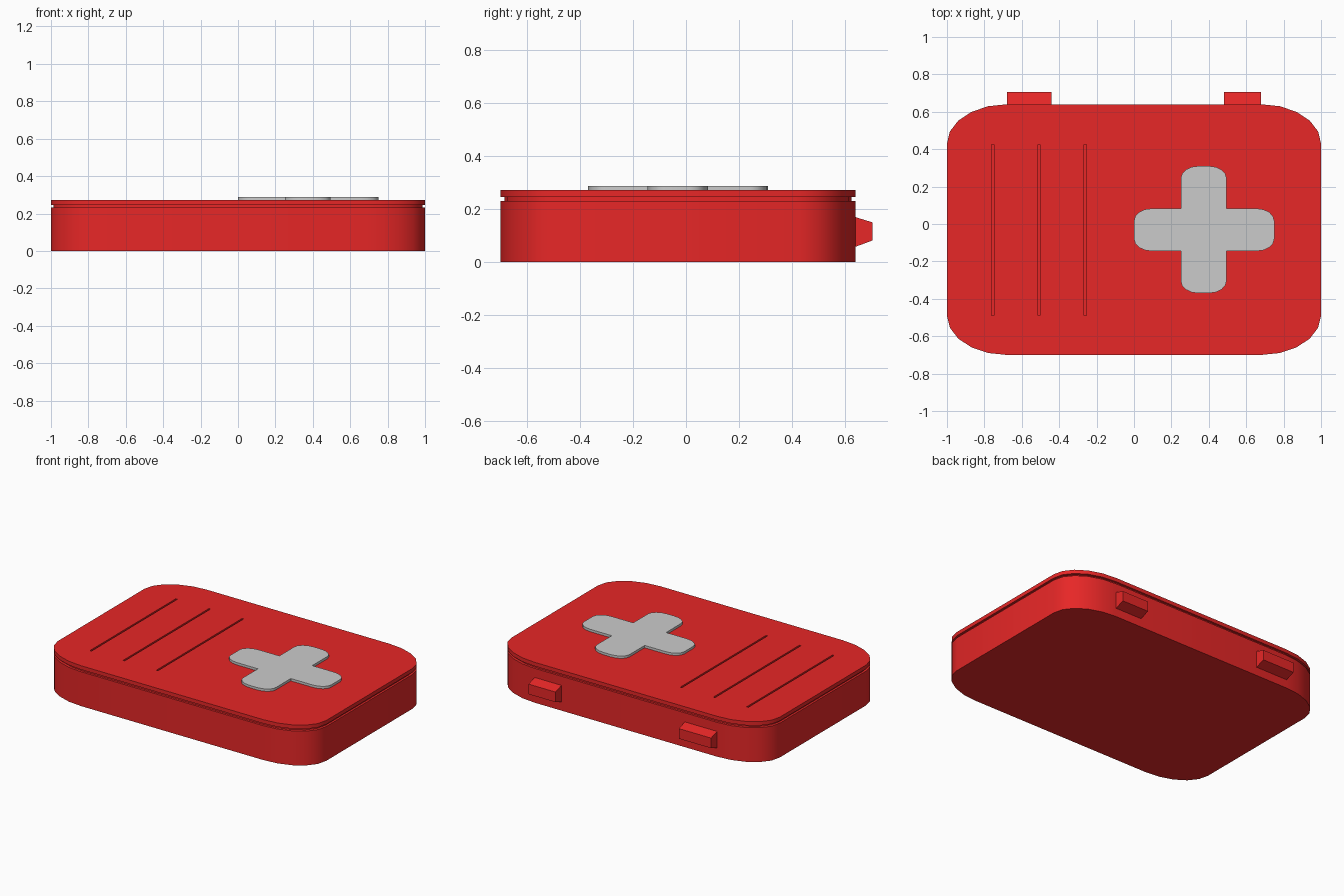
import bpy, bmesh
from math import cos, sin, pi, radians

if "Cube" in bpy.data.objects:
    bpy.data.objects.remove(bpy.data.objects["Cube"])


def material(name, color):
    m = bpy.data.materials.new(name)
    m.diffuse_color = color
    m.use_nodes = True
    m.node_tree.nodes["Principled BSDF"].inputs["Base Color"].default_value = m.diffuse_color
    return m


RED = material("red", (0.8, 0.02, 0.02, 1))
GREY = material("light_grey", (0.7, 0.7, 0.7, 1))


def corner(cx, cy, rx, ry, start, steps):
    """Quarter ellipse, counter-clockwise from start angle."""
    return [(cx + rx * cos(start + pi / 2 * i / steps),
             cy + ry * sin(start + pi / 2 * i / steps)) for i in range(steps + 1)]


def case_outline(inset):
    x, y0, y1, rx, ry = 1 - inset, -0.70 + inset, 0.64 - inset, 0.32, 0.21
    return (corner(x - rx, y1 - ry, rx, ry, 0, 5)
            + corner(rx - x, y1 - ry, rx, ry, pi / 2, 5)
            + corner(rx - x, y0 + ry, rx, ry, pi, 5)
            + corner(x - rx, y0 + ry, rx, ry, 3 * pi / 2, 5))


def loft(name, rings, mat, cap_bottom=True, cap_top=True):
    """Skin a stack of (outline, z) rings with equal point counts."""
    bm = bmesh.new()
    rows = [[bm.verts.new((x, y, z)) for x, y in pts] for pts, z in rings]
    n = len(rows[0])
    for a, b in zip(rows, rows[1:]):
        for i in range(n):
            j = (i + 1) % n
            bm.faces.new((a[i], a[j], b[j], b[i]))
    if cap_bottom:
        bm.faces.new(rows[0][::-1])
    if cap_top:
        bm.faces.new(rows[-1])
    bmesh.ops.recalc_face_normals(bm, faces=bm.faces)
    me = bpy.data.meshes.new(name)
    bm.to_mesh(me)
    bm.free()
    me.materials.append(mat)
    ob = bpy.data.objects.new(name, me)
    bpy.context.collection.objects.link(ob)
    return ob


def select_only(ob):
    bpy.ops.object.select_all(action='DESELECT')
    ob.select_set(True)
    bpy.context.view_layer.objects.active = ob


def smooth(ob):
    select_only(ob)
    bpy.ops.object.shade_smooth_by_angle(angle=radians(35))


def rect(x0, x1, y0, y1):
    return [(x0, y0), (x1, y0), (x1, y1), (x0, y1)]


# case with recessed neck under the lid
outer, neck = case_outline(0), case_outline(0.014)
case = loft("case", [(outer, 0), (outer, 0.231), (neck, 0.231), (neck, 0.246)],
            RED, cap_top=False)
smooth(case)

# lid with three engraved slots
lid = loft("lid", [(outer, 0.246), (outer, 0.272)], RED)
for x in (-0.755, -0.508, -0.26):
    slot = rect(x - 0.006, x + 0.006, -0.49, 0.425)
    cutter = loft("slot_cutter", [(slot, 0.26), (slot, 0.30)], RED)
    cutter.hide_render = True
    mod = lid.modifiers.new("slot", 'BOOLEAN')
    mod.operation = 'DIFFERENCE'
    mod.solver = 'EXACT'
    mod.object = cutter
    select_only(lid)
    bpy.ops.object.modifier_apply(modifier=mod.name)
    bpy.data.objects.remove(cutter)
smooth(lid)

# raised cross: two rounded corners per arm, one inner corner between arms
X0, X1, X2, X3 = 0.0, 0.25, 0.495, 0.75
Y0, Y1, Y2, Y3 = -0.37, -0.145, 0.083, 0.31
a, b = 0.095, 0.065
cross = (corner(X3 - a, Y2 - b, a, b, 0, 4) + [(X2, Y2)]
         + corner(X2 - a, Y3 - b, a, b, 0, 4)
         + corner(X1 + a, Y3 - b, a, b, pi / 2, 4) + [(X1, Y2)]
         + corner(X0 + a, Y2 - b, a, b, pi / 2, 4)
         + corner(X0 + a, Y1 + b, a, b, pi, 4) + [(X1, Y1)]
         + corner(X1 + a, Y0 + b, a, b, pi, 4)
         + corner(X2 - a, Y0 + b, a, b, 3 * pi / 2, 4) + [(X2, Y1)]
         + corner(X3 - a, Y1 + b, a, b, 3 * pi / 2, 4))
smooth(loft("cross", [(cross, 0.271), (cross, 0.288)], GREY))

# tapered hinge blocks on the back
for name, x0, x1 in (("hinge_left", -0.68, -0.44), ("hinge_right", 0.48, 0.68)):
    loft(name, [(rect(x0, x1, 0.639, 0.64), 0.058),
                (rect(x0, x1, 0.639, 0.705), 0.082),
                (rect(x0, x1, 0.639, 0.705), 0.150),
                (rect(x0, x1, 0.639, 0.64), 0.170)], RED)
